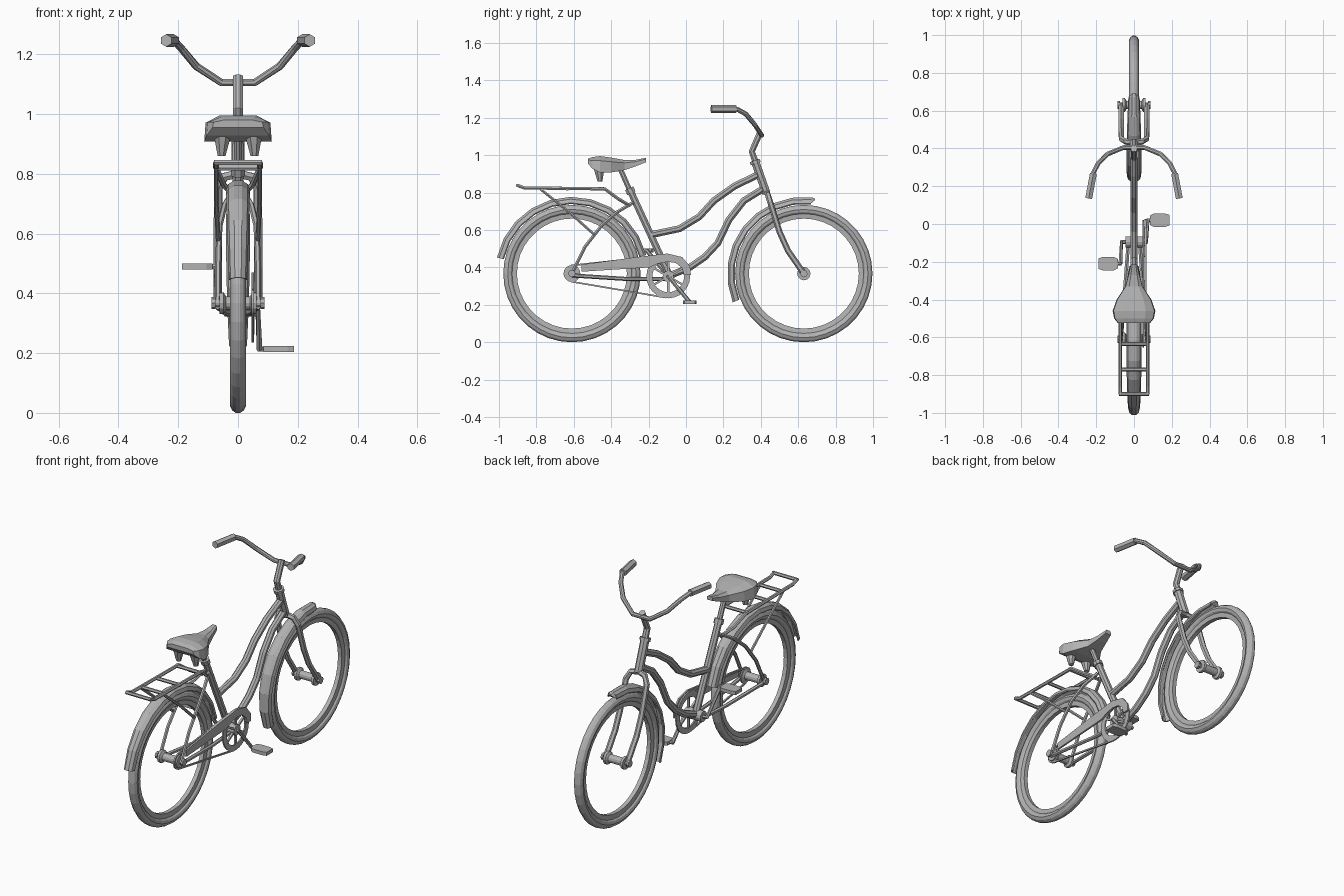
import bpy, bmesh, math
from mathutils import Vector

cube = bpy.data.objects.get("Cube")
if cube:
    bpy.data.objects.remove(cube)

GREY = (0.45, 0.45, 0.45, 1)
grey = bpy.data.materials.new("plain grey")
grey.use_nodes = True
grey.diffuse_color = GREY
grey.node_tree.nodes["Principled BSDF"].inputs["Base Color"].default_value = GREY


def loft(name, rings, wrap=False):
    """Skin a row of equal closed rings; cap the ends unless wrapped."""
    bm = bmesh.new()
    rows = [[bm.verts.new(p) for p in ring] for ring in rings]
    n = len(rows[0])
    pairs = list(zip(rows, rows[1:])) + ([(rows[-1], rows[0])] if wrap else [])
    for a, b in pairs:
        for i in range(n):
            j = (i + 1) % n
            bm.faces.new((a[i], a[j], b[j], b[i]))
    if not wrap:
        bm.faces.new(rows[0][::-1])
        bm.faces.new(rows[-1])
    bmesh.ops.remove_doubles(bm, verts=bm.verts, dist=0.0001)
    bmesh.ops.recalc_face_normals(bm, faces=bm.faces)
    mesh = bpy.data.meshes.new(name)
    bm.to_mesh(mesh)
    bm.free()
    mesh.materials.append(grey)
    ob = bpy.data.objects.new(name, mesh)
    bpy.context.collection.objects.link(ob)
    return ob


def tube(name, path, radius, sides=8):
    """Round bar along a path; radius may be one value or one per point."""
    pts = [Vector(p) for p in path]
    radii = radius if isinstance(radius, list) else [radius] * len(pts)
    tans = []
    for i in range(len(pts)):
        back = (pts[i] - pts[max(i - 1, 0)]).normalized()
        ahead = (pts[min(i + 1, len(pts) - 1)] - pts[i]).normalized()
        tans.append((back + ahead).normalized())
    axis = min(range(3), key=lambda k: max(abs(t[k]) for t in tans))
    ref = Vector([float(k == axis) for k in range(3)])
    rings = []
    for p, t, r in zip(pts, tans, radii):
        u = t.cross(ref).normalized()
        v = t.cross(u)
        turn = [math.tau * (k + 0.5) / sides for k in range(sides)]
        rings.append([p + r * (math.cos(a) * u + math.sin(a) * v) for a in turn])
    return loft(name, rings)


def in_plane(x, pts):
    return [(x, y, z) for y, z in pts]


def lathe(name, centre, profile, steps, start=None, end=None, taper=0):
    """Turn an (x, radius) outline about a sideways axis, fully or as an arc."""
    full = start is None
    rings = []
    for i in range(steps if full else steps + 1):
        t = i / steps
        a = math.tau * t if full else math.radians(start + (end - start) * t)
        w = 1 - taper * (2 * t - 1) ** 2
        rings.append([(x * w, centre[0] + r * math.cos(a), centre[1] + r * math.sin(a))
                      for x, r in profile])
    return loft(name, rings, wrap=full)


def spool(name, centre, outline, steps=12):
    """Solid turned part; the outline runs along the axle."""
    lathe(name, centre, [(outline[0][0], 0)] + outline + [(outline[-1][0], 0)], steps)


def block(name, centre, size):
    c, s = Vector(centre), Vector(size) / 2
    rings = [[c + Vector((i * s.x, k * s.y, m * s.z))
              for k, m in ((-1, -1), (1, -1), (1, 1), (-1, 1))] for i in (-1, 1)]
    return loft(name, rings)


REAR, FRONT, CRANK = (-0.61, 0.367), (0.63, 0.367), (-0.095, 0.352)
SIDES = (("left", 1), ("right", -1))

# Wheels: rim and tyre in one section, with hubs on the axles
half = [(0.012, 0.294), (0.015, 0.32), (0.023, 0.328), (0.027, 0.343), (0.019, 0.359), (0.007, 0.367)]
section = half + [(-x, r) for x, r in reversed(half)]
hub = [(0.08, 0.012), (0.062, 0.012), (0.062, 0.036), (0.048, 0.036), (0.04, 0.022)]
hub = hub + [(-x, r) for x, r in reversed(hub)]
for label, centre in (("rear", REAR), ("front", FRONT)):
    lathe(label + "_wheel", centre, section, 36)
    spool(label + "_hub", centre, hub)
    for side, s in SIDES:
        spool(f"{label}_{side}_axle_nut", centre, [(s * 0.075, 0.02), (s * 0.088, 0.02)], 8)

# Mudguards: thin curved shells
shell = [(0.04, 0.378), (0.033, 0.398), (0.014, 0.41)]
shell = shell + [(-x, r) for x, r in reversed(shell)]
shell += [(x * 0.88, r - 0.006) for x, r in reversed(shell)]
lathe("rear_mudguard", REAR, shell, 10, 168, 14, 0.25)
lathe("front_mudguard", FRONT, shell, 8, 202, 84, 0.25)
tip = [[(-0.03, 0.672, 0.745), (0.03, 0.672, 0.745), (0.012, 0.672, 0.775), (-0.012, 0.672, 0.775)],
       [(-0.01, 0.69, 0.76), (0.01, 0.69, 0.76), (0.006, 0.69, 0.767), (-0.006, 0.69, 0.767)]]
loft("front_mudguard_tip", tip)

# Frame tubes
tube("seat_tube", in_plane(0, [(-0.09, 0.36), (-0.30, 0.815)]), 0.02)
tube("seat_collar", in_plane(0, [(-0.292, 0.797), (-0.304, 0.823)]), 0.026)
tube("seat_post", in_plane(0, [(-0.30, 0.81), (-0.355, 0.935)]), 0.015)
tube("upper_frame_tube", in_plane(0, [(0.39, 0.898), (0.26, 0.835), (0.15, 0.757), (0.07, 0.67),
                                      (-0.035, 0.607), (-0.195, 0.573)]), 0.02)
tube("lower_frame_tube", in_plane(0, [(0.42, 0.825), (0.31, 0.757), (0.23, 0.655), (0.17, 0.53),
                                      (0.10, 0.455), (0.02, 0.4), (-0.09, 0.355)]), 0.02)
tube("head_tube", in_plane(0, [(0.37, 0.965), (0.43, 0.795)]), 0.024)
tube("headset", in_plane(0, [(0.367, 0.972), (0.373, 0.955)]), 0.03)
spool("crank_shell", CRANK, [(-0.045, 0.03), (0.045, 0.03)])

# Stem and handlebar
tube("stem", in_plane(0, [(0.375, 0.955), (0.352, 1.02), (0.398, 1.125)]), 0.018)
bar = [(0.055, 0.405, 1.105), (0.14, 0.37, 1.16), (0.19, 0.32, 1.22), (0.213, 0.275, 1.245), (0.22, 0.25, 1.247)]
tube("handlebar", [(-x, y, z) for x, y, z in reversed(bar)] + bar, 0.013)

for side, s in SIDES:
    def mirror(path):
        return [(s * x, y, z) for x, y, z in path]

    tube(side + "_grip", mirror([(0.215, 0.268, 1.246), (0.24, 0.135, 1.246)]), 0.021, 6)

    # Fork legs
    tube(side + "_fork_leg", mirror([(0, 0.43, 0.80), (0.045, 0.437, 0.79), (0.066, 0.45, 0.75),
                                     (0.068, 0.50, 0.59), (0.068, 0.545, 0.49), (0.068, 0.63, 0.367)]), 0.016, 6)

    # Rear stays
    tube(side + "_seat_stay", mirror([(0.068, -0.61, 0.367), (0.066, -0.54, 0.51), (0.062, -0.45, 0.625),
                                      (0.045, -0.37, 0.695), (0.015, -0.285, 0.745)]), 0.01, 6)
    tube(side + "_chain_stay", mirror([(0.068, -0.61, 0.357), (0.045, -0.3, 0.337), (0.03, -0.1, 0.337)]), 0.011, 6)

    # Rack rails and struts
    tube(side + "_rack_rail", mirror([(0.073, -0.9, 0.838), (0.073, -0.865, 0.825), (0.073, -0.435, 0.82),
                                      (0.05, -0.36, 0.765), (0.015, -0.30, 0.73)]), 0.01, 6)
    tube(side + "_rack_strut", mirror([(0.073, -0.78, 0.82), (0.072, -0.63, 0.70), (0.066, -0.49, 0.575)]), 0.008, 6)

    # Seat springs
    tube(side + "_seat_spring", mirror([(0.052, -0.465, 0.94), (0.055, -0.46, 0.86)]), [0.034, 0.014])

    # Cranks and pedals
    y, z = CRANK[0] + s * 0.115, CRANK[1] - s * 0.138
    tube(side + "_crank", mirror([(0.04, *CRANK), (0.066, *CRANK), (0.072, y, z)]), 0.011, 6)
    tube(side + "_pedal_axle", mirror([(0.065, y, z), (0.1, y, z)]), 0.009, 6)
    widths = ((0.085, 0.025), (0.105, 0.035), (0.165, 0.035), (0.188, 0.028))
    loft(side + "_pedal", [[(s * x, y - w, z - 0.01), (s * x, y + w, z - 0.01),
                            (s * x, y + w, z + 0.01), (s * x, y - w, z + 0.01)] for x, w in widths])

# Rack crossbars
for i, (y, z) in enumerate(((-0.9, 0.838), (-0.77, 0.82), (-0.635, 0.82), (-0.45, 0.82))):
    tube(f"rack_crossbar_{i + 1}", [(-0.08, y, z), (0.08, y, z)], 0.01, 6)

# Saddle: sections from the broad tail to the nose
rings = []
for y, w, top, low in ((-0.525, 0.085, 0.98, 0.955), (-0.50, 0.105, 0.99, 0.928), (-0.46, 0.113, 0.995, 0.908),
                       (-0.40, 0.092, 0.987, 0.908), (-0.33, 0.046, 0.974, 0.92), (-0.27, 0.03, 0.975, 0.94),
                       (-0.215, 0.018, 0.986, 0.962)):
    h = top - low
    side = [(w, low), (w * 0.96, low + h * 0.72), (w * 0.55, top)]
    rings.append([(x, y, z) for x, z in side] + [(-x, y, z) for x, z in reversed(side)])
loft("saddle", rings)

# Chainwheel with spokes, sprocket, chain and chain guard
lathe("chainwheel_rim", CRANK, [(0.046, 0.085), (0.046, 0.117), (0.054, 0.117), (0.054, 0.085)], 24)
spool("chainwheel_hub", CRANK, [(0.04, 0.03), (0.062, 0.03)])
for i in range(6):
    a = math.tau * (i + 0.5) / 6
    ends = [(0.05, CRANK[0] + r * math.cos(a), CRANK[1] + r * math.sin(a)) for r in (0.02, 0.09)]
    tube(f"chainwheel_spoke_{i + 1}", ends, 0.008, 4)
spool("rear_sprocket", REAR, [(0.046, 0.045), (0.054, 0.045)], 16)
for label, s in (("upper", 1), ("lower", -1)):
    tube(label + "_chain_run", [(0.05, -0.615, REAR[1] + s * 0.043),
                                (0.05, -0.11, CRANK[1] + s * 0.113)], 0.006, 4)
guard = [(-0.56, 0.377), (-0.56, 0.415), (-0.25, 0.457), (-0.10, 0.474), (-0.02, 0.455), (0.022, 0.405),
         (0.026, 0.36), (-0.012, 0.36), (-0.02, 0.395), (-0.055, 0.424), (-0.10, 0.43), (-0.15, 0.42), (-0.195, 0.4)]
loft("chain_guard", [in_plane(0.056, guard), in_plane(0.066, guard)])
